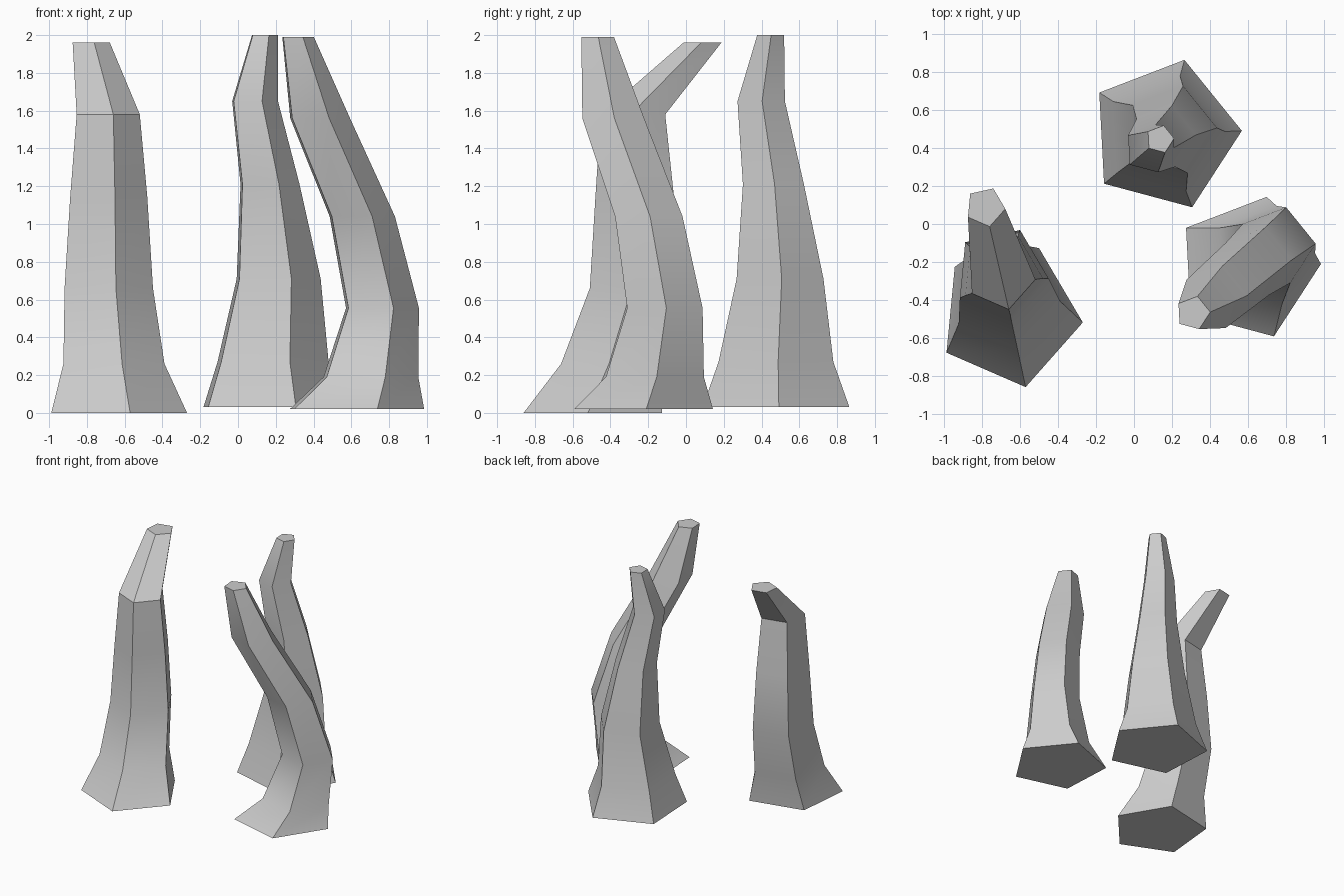
import bpy, bmesh, math

if "Cube" in bpy.data.objects:
    bpy.data.objects.remove(bpy.data.objects["Cube"])

SIDES = 5


def spire(name, turn, rings):
    """Loft level pentagons (x, y, z, radius) into a capped, bending spire."""
    bm = bmesh.new()
    loops = []
    for x, y, z, r in rings:
        angles = [math.radians(turn + 360 / SIDES * i) for i in range(SIDES)]
        loops.append([bm.verts.new((x + r * math.cos(a), y + r * math.sin(a), z)) for a in angles])
    for low, high in zip(loops, loops[1:]):
        for i in range(SIDES):
            j = (i + 1) % SIDES
            bm.faces.new((low[i], low[j], high[j], high[i]))
    bm.faces.new(loops[0][::-1])
    bm.faces.new(loops[-1])
    mesh = bpy.data.meshes.new(name)
    bm.to_mesh(mesh)
    bm.free()
    obj = bpy.data.objects.new(name, mesh)
    bpy.context.collection.objects.link(obj)
    # Soft bends along the length, crisp long edges
    bpy.ops.object.select_all(action='DESELECT')
    obj.select_set(True)
    bpy.context.view_layer.objects.active = obj
    bpy.ops.object.shade_smooth_by_angle(angle=math.radians(35))
    return obj


# Left spire, tip leaning sharply backwards
spire("left_spire", -5.5, [
    (-0.655, -0.482, 0.00, 0.387), (-0.676, -0.380, 0.26, 0.288),
    (-0.701, -0.263, 0.66, 0.252), (-0.699, -0.265, 1.14, 0.220),
    (-0.699, -0.275, 1.58, 0.180), (-0.784, 0.090, 1.96, 0.106)])

# Back spire, the straightest and tallest
spire("back_spire", 3, [
    (0.160, 0.470, 0.03, 0.409), (0.160, 0.471, 0.27, 0.320),
    (0.196, 0.494, 0.71, 0.242), (0.156, 0.460, 1.21, 0.170),
    (0.080, 0.396, 1.65, 0.132), (0.137, 0.447, 2.00, 0.075)])

# Right spire, swaying out and then forward to the left
spire("right_spire", 3, [
    (0.599, -0.231, 0.02, 0.387), (0.682, -0.169, 0.19, 0.273),
    (0.748, -0.115, 0.555, 0.210), (0.643, -0.200, 1.04, 0.188),
    (0.421, -0.388, 1.56, 0.172), (0.311, -0.469, 1.99, 0.091)])
